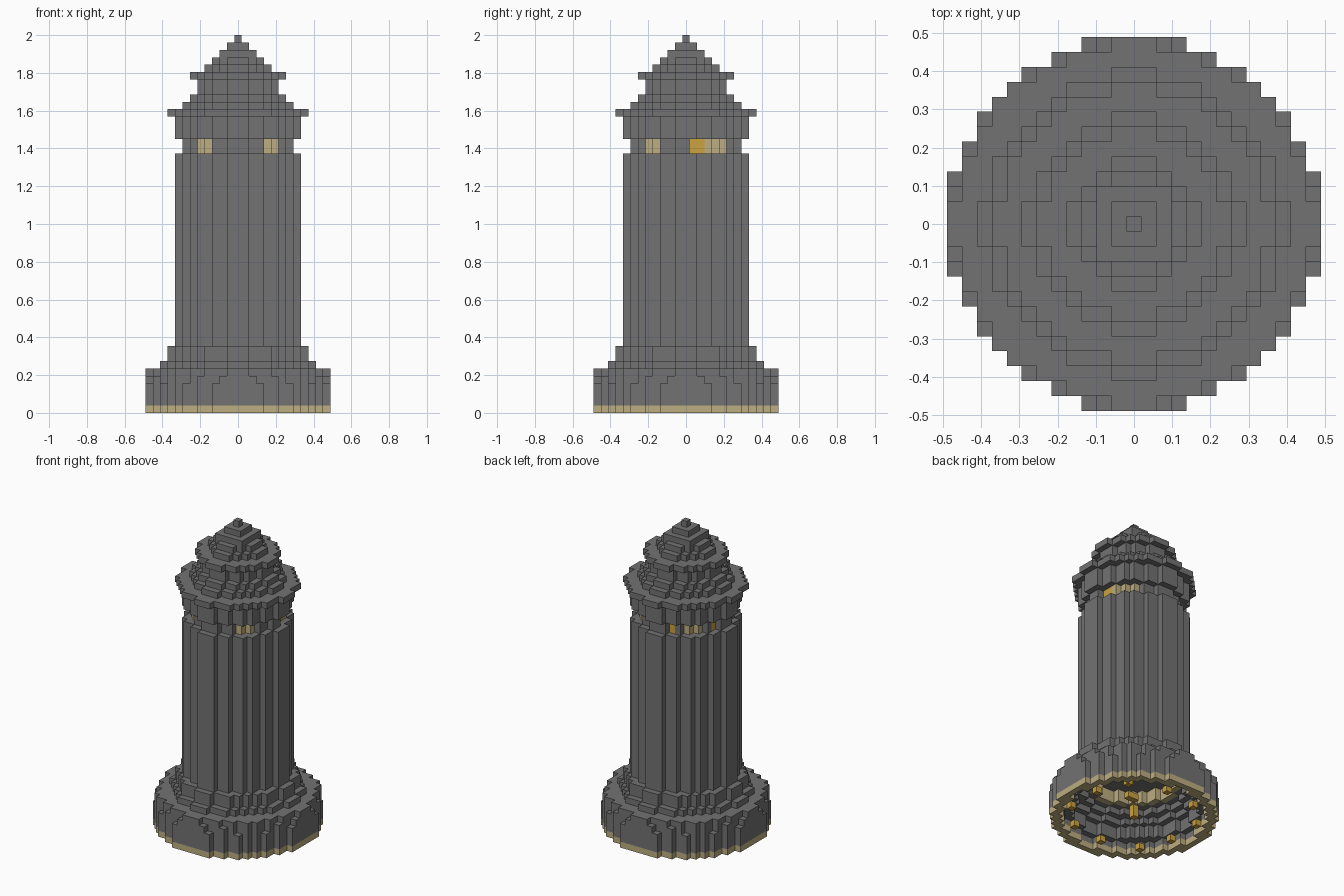
import bpy, bmesh, math

if "Cube" in bpy.data.objects:
    bpy.data.objects.remove(bpy.data.objects["Cube"], do_unlink=True)

U = 2 / 51  # edge of one block


def material(name, rgb):
    m = bpy.data.materials.new(name)
    m.use_nodes = True
    m.diffuse_color = (*rgb, 1)
    m.node_tree.nodes["Principled BSDF"].inputs["Base Color"].default_value = (*rgb, 1)
    return m


MATS = [material("dark_stone", (0.17, 0.17, 0.17)),
        material("pale_sandstone", (0.51, 0.42, 0.22)),
        material("lamp_gold", (0.6, 0.36, 0.05))]
STONE, SAND, GOLD = range(3)
SPAN = range(-12, 13)


def disc(n):
    """Blocky round of n blocks on each side of the middle one."""
    limit = n ** 1.9 + 1.2
    return {(i, j) for i in SPAN for j in SPAN
            if abs(i) ** 1.9 + abs(j) ** 1.9 <= limit}


def circle(r2):
    return {(i, j) for i in SPAN for j in SPAN if i * i + j * j <= r2}


def build(name, tiers):
    """Skin stacked tiers of (bottom, top, cells, colour or colour rule)."""
    bm = bmesh.new()

    def quad(points, mat):
        f = bm.faces.new([bm.verts.new((x * U, y * U, z * U)) for x, y, z in points])
        f.material_index = mat

    for k, (z0, z1, cells, colour) in enumerate(tiers):
        below = tiers[k - 1][2] if k else set()
        above = tiers[k + 1][2] if k + 1 < len(tiers) else set()
        for i, j in sorted(cells):
            mat = colour(i, j) if callable(colour) else colour
            ring = [(i - .5, j - .5), (i + .5, j - .5), (i + .5, j + .5), (i - .5, j + .5)]
            sides = [(0, -1), (1, 0), (0, 1), (-1, 0)]
            for s, (dx, dy) in enumerate(sides):
                if (i + dx, j + dy) not in cells:
                    a, b = ring[s], ring[(s + 1) % 4]
                    quad([(*a, z0), (*b, z0), (*b, z1), (*a, z1)], mat)
            if (i, j) not in above:
                quad([(*p, z1) for p in ring], mat)
            if (i, j) not in below:
                quad([(*p, z0) for p in reversed(ring)], mat)
    bmesh.ops.remove_doubles(bm, verts=bm.verts, dist=U / 100)
    mesh = bpy.data.meshes.new(name)
    bm.to_mesh(mesh)
    bm.free()
    for m in MATS:
        mesh.materials.append(m)
    ob = bpy.data.objects.new(name, mesh)
    bpy.context.collection.objects.link(ob)
    return ob


# Hollow base: sandstone rim, then a stone shell that steps inward
full = circle(156)
build("base_rim", [(0, 1, full - disc(11), SAND)])
build("base_shell", [
    (1, 2, full - disc(11), STONE),
    (2, 3, full - disc(10), STONE),
    (3, 4, circle(153) - disc(10), STONE),
    (4, 5, circle(148) - disc(9), STONE),
    (5, 6, circle(145) - disc(8), STONE)])

# Steps from the base to the column, with a pale recess inside
build("plinth_steps", [
    (6, 7, disc(10) - disc(7), STONE),
    (7, 8, disc(9) - disc(7), STONE),
    (8, 9, disc(9), STONE)])
recess = disc(7)
build("recess_lining", [(6, 8, recess - disc(6), SAND)])

build("column", [(9, 35, disc(8), STONE)])


# Lantern band with pale windows on the diagonals and gold lights
def window_colour(i, j):
    low = min(abs(i), abs(j))
    if i > 0 and j in (1, 2) or i * j < 0 and j > 0 and low == 2:
        return GOLD
    return SAND if low >= 4 or (i > 0 and j in (3, 4, 5)) else STONE


build("window_band", [(35, 37, disc(7) - {(7, 1)}, window_colour)])

build("cornice", [(37, 40, disc(8), STONE), (40, 41, disc(9), STONE)])

# Tiered roof with a collar
square = {(i, j) for i in range(-2, 3) for j in range(-2, 3)}
build("roof", [
    (41, 42, disc(7), STONE),
    (42, 43, disc(6), STONE),
    (43, 45, disc(5), STONE),
    (45, 46, disc(6), STONE),
    (46, 47, disc(4), STONE),
    (47, 48, disc(3), STONE),
    (48, 49, square, STONE),
    (49, 50, disc(1), STONE)])
build("finial", [(50, 51, {(0, 0)}, STONE)])

# Lamps under the base: a ring of ten and a pair in the middle
for k in range(10):
    a = math.tau * (k + 0.3) / 10
    cell = (round(9.5 * math.cos(a)), round(9.5 * math.sin(a)))
    build(f"ring_lamp_{k + 1}", [(0, 1, {cell}, GOLD)])
build("centre_lamp", [(0, 2, {(0, 0)}, GOLD)])
build("upper_lamp", [(3, 4, {(0, 0), (1, 0)}, GOLD)])
